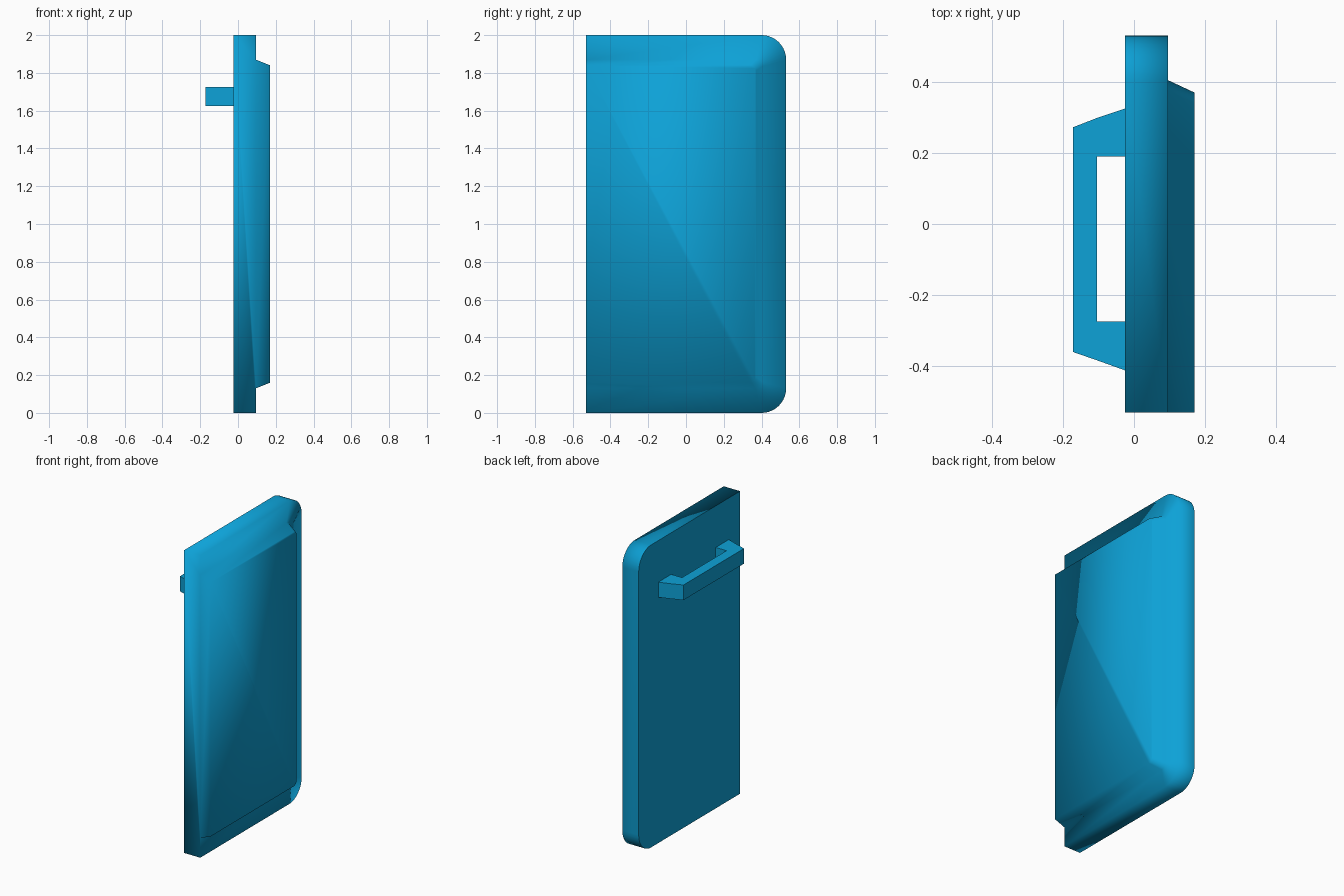
import bpy, bmesh
from math import sin, cos, pi

cube = bpy.data.objects.get("Cube")
if cube:
    bpy.data.objects.remove(cube, do_unlink=True)

blue = bpy.data.materials.new("bright_blue")
blue.use_nodes = True
color = (0.004, 0.36, 0.68, 1)
blue.diffuse_color = color
blue.node_tree.nodes["Principled BSDF"].inputs["Base Color"].default_value = color


def finish(name, bm):
    bmesh.ops.recalc_face_normals(bm, faces=bm.faces)
    mesh = bpy.data.meshes.new(name)
    bm.to_mesh(mesh)
    bm.free()
    mesh.materials.append(blue)
    obj = bpy.data.objects.new(name, mesh)
    bpy.context.collection.objects.link(obj)
    return obj


HINGE_Y, STEPS = -0.53, 10


def outline(bm, x, y_max, z_min, radius):
    """Open door outline: square at the hinge side, rounded at the free side."""
    z_max = 2 - z_min
    pts = [(HINGE_Y, z_min)]
    for centre_z, start in ((z_min + radius, -pi / 2), (z_max - radius, 0)):
        for i in range(STEPS + 1):
            a = start + pi / 2 * i / STEPS
            pts.append((y_max - radius + radius * cos(a), centre_z + radius * sin(a)))
    pts.append((HINGE_Y, z_max))
    return [bm.verts.new((x, y, z)) for y, z in pts]


# Door: slab with a raised, tapered inner panel
bm = bmesh.new()
loops = [outline(bm, -0.025, 0.53, 0, 0.13),
         outline(bm, 0.095, 0.53, 0, 0.13),
         outline(bm, 0.095, 0.405, 0.13, 0.035),
         outline(bm, 0.17, 0.37, 0.16, 0.03)]
for a, b in zip(loops, loops[1:]):
    for i in range(len(a) - 1):
        bm.faces.new((a[i], a[i + 1], b[i + 1], b[i]))
outer = bm.faces.new(loops[0])
bm.faces.new(loops[-1])
# Hinge side end cap
bm.faces.new([l[0] for l in loops[:3]] + [l[-1] for l in reversed(loops[:3])])
bm.faces.new((loops[2][0], loops[3][0], loops[3][-1], loops[2][-1]))
# Smooth rim and panel, crisp outer face
for f in bm.faces:
    f.smooth = f is not outer
for e in outer.edges:
    e.smooth = False
finish("door", bm)

# Handle: flat U-shaped grip with splayed ends
bm = bmesh.new()
profile = [(-0.025, 0.325), (-0.1, 0.3), (-0.172, 0.272), (-0.172, -0.36),
           (-0.1, -0.385), (-0.025, -0.412), (-0.025, -0.275), (-0.104, -0.275),
           (-0.104, 0.19), (-0.025, 0.19)]
face = bm.faces.new([bm.verts.new((x, y, 1.625)) for x, y in profile])
top = bmesh.ops.extrude_face_region(bm, geom=[face])["geom"]
bmesh.ops.translate(bm, vec=(0, 0, 0.1),
                    verts=[v for v in top if isinstance(v, bmesh.types.BMVert)])
finish("handle", bm)
